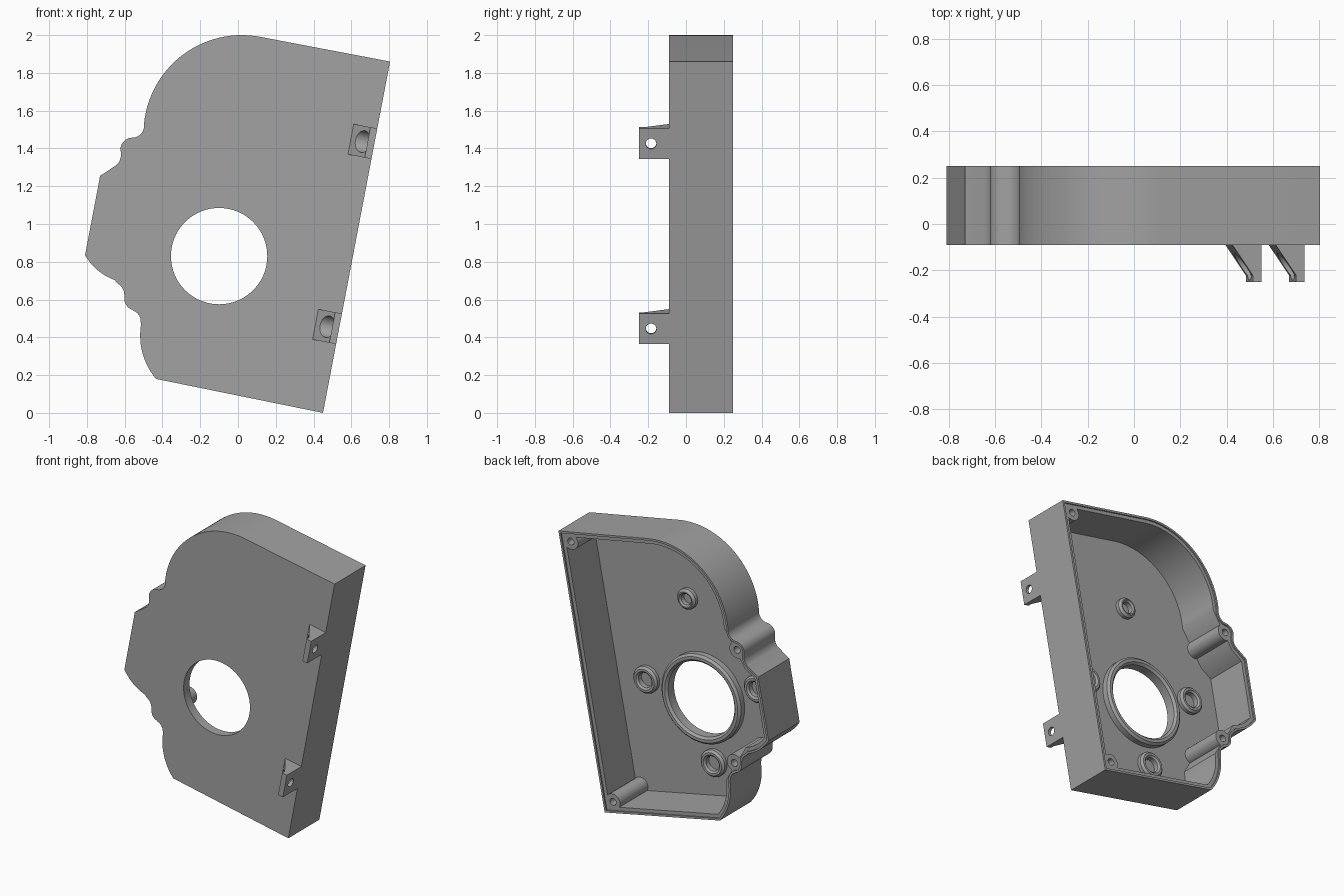
import bpy, bmesh
from math import sin, cos, radians, atan2
from mathutils import Matrix, Vector

if "Cube" in bpy.data.objects:
    bpy.data.objects.remove(bpy.data.objects["Cube"], do_unlink=True)

FRONT, FLOOR, BACK = -0.09, -0.065, 0.25
TILT = atan2(0.355, 1.86)

grey = bpy.data.materials.new("plain grey")
grey.use_nodes = True
grey.diffuse_color = (0.36, 0.36, 0.36, 1)
grey.node_tree.nodes["Principled BSDF"].inputs["Base Color"].default_value = (0.36, 0.36, 0.36, 1)


def make_object(name, bm):
    bmesh.ops.recalc_face_normals(bm, faces=bm.faces)
    mesh = bpy.data.meshes.new(name)
    bm.to_mesh(mesh)
    bm.free()
    mesh.materials.append(grey)
    obj = bpy.data.objects.new(name, mesh)
    bpy.context.collection.objects.link(obj)
    return obj


def prism(name, points, shift):
    """Extrude a flat polygon along a vector."""
    bm = bmesh.new()
    face = bm.faces.new([bm.verts.new(p) for p in points])
    new = bmesh.ops.extrude_face_region(bm, geom=[face])["geom"]
    bmesh.ops.translate(bm, vec=shift, verts=[g for g in new if isinstance(g, bmesh.types.BMVert)])
    return make_object(name, bm)


def lathe(bm, profile, matrix, segments=48):
    """Closed solid of revolution about local y from (radius, y) pairs."""
    rings = []
    for r, y in profile:
        angles = [radians(360 * i / segments) for i in range(segments)]
        rings.append([bm.verts.new(matrix @ Vector((r * cos(a), y, r * sin(a)))) for a in angles])
    for a, b in zip(rings, rings[1:]):
        for i in range(segments):
            j = (i + 1) % segments
            bm.faces.new((a[i], a[j], b[j], b[i]))
    bm.faces.new(rings[0])
    bm.faces.new(rings[-1])


def combine(target, tool, operation):
    """Apply a boolean and drop the helper."""
    tool.hide_render = True
    mod = target.modifiers.new("combine", "BOOLEAN")
    mod.object, mod.operation, mod.solver = tool, operation, "EXACT"
    bpy.context.view_layer.objects.active = target
    bpy.ops.object.modifier_apply(modifier=mod.name)
    bpy.data.objects.remove(tool, do_unlink=True)


def arc(cx, cz, r, start, end, n):
    angles = [radians(start + (end - start) * i / n) for i in range(n + 1)]
    return [(cx + r * cos(a), cz + r * sin(a)) for a in angles]


def outline(bumps):
    """Counter-clockwise side profile, with or without the screw bumps."""
    pts = [(0.45, 0.0), (0.805, 1.86)] + arc(0.02, 1.48, 0.52, 79.2, 174, 28)
    if bumps:
        pts += arc(-0.56, 1.52, 0.063, -8, -82, 8)
        pts += arc(-0.56, 1.395, 0.062, 90, 195, 12)
        pts += arc(-0.69, 1.365, 0.07, 0, -50, 6)
    else:
        pts += [(-0.645, 1.311)]
    pts += [(-0.73, 1.255)] + arc(-0.55, 0.985, 0.30, 210, 250, 10)
    if bumps:
        pts += arc(-0.67, 0.625, 0.068, 62, 0, 7)
        pts += arc(-0.54, 0.605, 0.062, 180, 255, 9)
        pts += arc(-0.575, 0.485, 0.06, 72, 0, 8)
    return pts + arc(-0.16, 0.41, 0.358, 172, 220, 12)


def inset(pts, d):
    """Offset a counter-clockwise outline inwards with mitred corners."""
    out = []
    for i, p in enumerate(pts):
        p = Vector(p)
        a = (p - Vector(pts[i - 1])).normalized()
        b = (Vector(pts[(i + 1) % len(pts)]) - p).normalized()
        na, nb = Vector((-a.y, a.x)), Vector((-b.y, b.x))
        out.append(p + (na + nb) * d / (1 + na.dot(nb)))
    return out


def slab(name, pts, y0, y1):
    return prism(name, [(x, y0, z) for x, z in pts], (0, y1 - y0, 0))


def at(x, z):
    return Matrix.Translation((x, 0, z))


# Hollow cover, open at the back
cover = slab("cover_shell", outline(True), FRONT, BACK)
combine(cover, slab("cavity", inset(outline(False), 0.038), FLOOR, 0.3), "DIFFERENCE")

screws = [(0.717, 1.806, 0.055), (0.393, 0.085, 0.055), (-0.56, 1.395, 0.058), (-0.54, 0.605, 0.058)]
bosses = [(0.025, 1.483, 0.07), (0.34, 0.838, 0.092), (-0.51, 1.0, 0.092), (-0.178, 0.397, 0.092)]
HOLE = at(-0.10, 0.83)

# Screw columns, floor bosses and the collar round the large opening
bm = bmesh.new()
for x, z, r in screws:
    lathe(bm, [(r, -0.08), (r, 0.245)], at(x, z))
for x, z, r in bosses:
    lathe(bm, [(r, -0.08), (r, -0.04), (r - 0.014, -0.025)], at(x, z))
lathe(bm, [(0.305, -0.08), (0.305, -0.025), (0.29, -0.01)], HOLE, 80)
combine(cover, make_object("added_parts", bm), "UNION")

# Shallow step round the rim
combine(cover, slab("rim_step", inset(outline(True), 0.014), 0.24, 0.3), "DIFFERENCE")

# Screw holes, countersunk boss holes and the large opening
bm = bmesh.new()
for x, z, r in screws:
    lathe(bm, [(0.024, 0.08), (0.024, 0.3)], at(x, z), 24)
for x, z, r in bosses:
    lathe(bm, [(r * 0.55, -0.07), (r * 0.55, -0.036), (r * 0.75, -0.02)], at(x, z))
lathe(bm, [(0.255, -0.2), (0.255, -0.025), (0.28, 0.0)], HOLE, 80)
combine(cover, make_object("holes", bm), "DIFFERENCE")

# Gusseted mounting lugs on the front, drilled sideways
lugs = []
for name, z in (("upper_mounting_lug", 1.425), ("lower_mounting_lug", 0.445)):
    section = [(-0.127, FRONT), (-0.037, -0.222), (-0.037, -0.25), (0, -0.25), (0, FRONT)]
    lug = prism(name, [(u, y, -0.082) for u, y in section], (0, 0, 0.164))
    bm = bmesh.new()
    across = Matrix.Translation((0, -0.185, 0)) @ Matrix.Rotation(radians(-90), 4, "Z")
    lathe(bm, [(0.058, -0.2), (0.058, -0.022), (0.028, -0.022), (0.028, 0.1)], across)
    combine(lug, make_object("lug_hole", bm), "DIFFERENCE")
    lug.data.transform(Matrix.Translation((0.45 + z * 0.355 / 1.86, 0, z)) @ Matrix.Rotation(TILT, 4, "Y"))
    lugs.append(lug)

# Smooth curves, sharp edges
bpy.ops.object.select_all(action="DESELECT")
for obj in [cover] + lugs:
    obj.select_set(True)
bpy.context.view_layer.objects.active = cover
bpy.ops.object.shade_smooth_by_angle(angle=radians(30))
